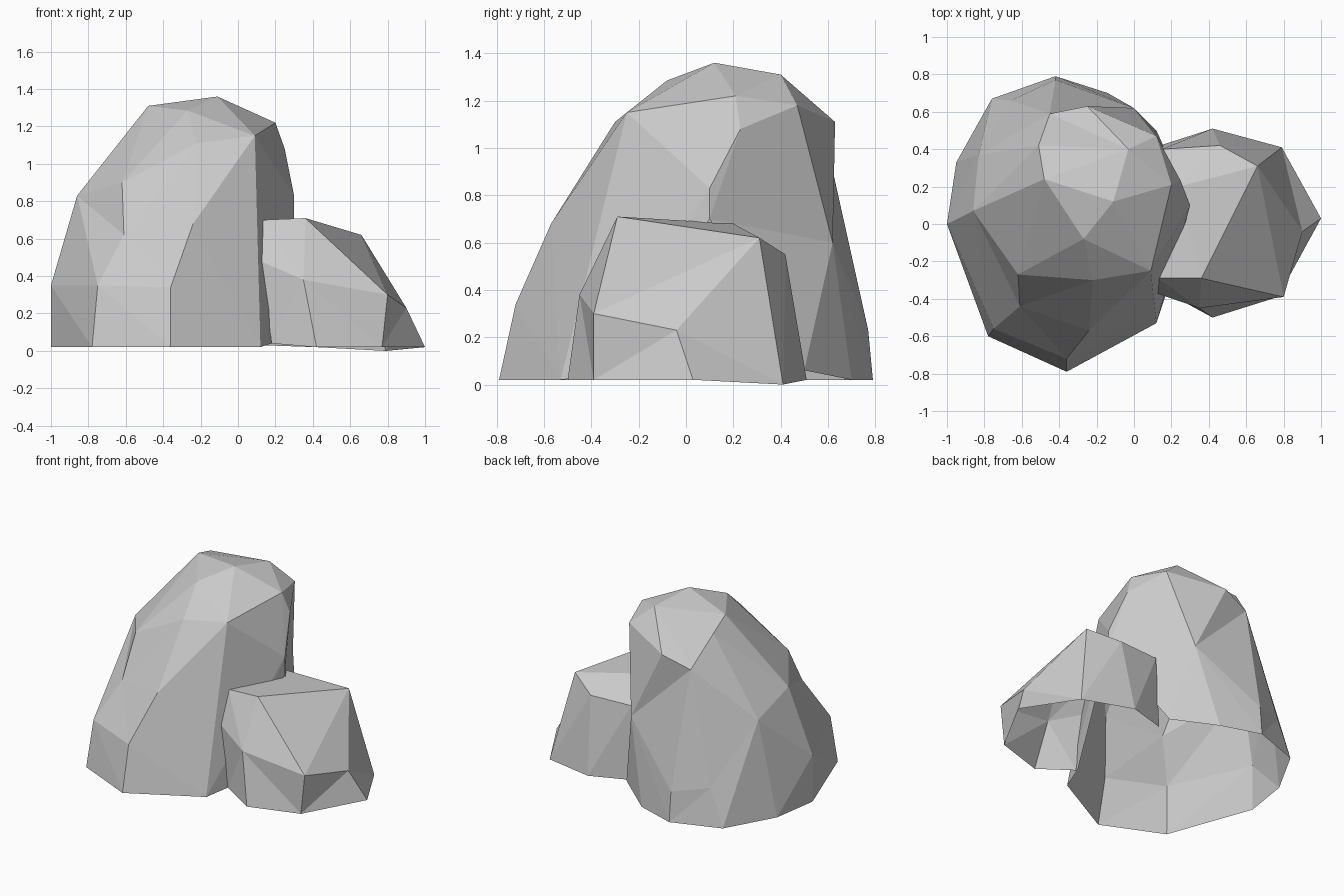
import bpy, bmesh
from mathutils import Vector

if "Cube" in bpy.data.objects:
    bpy.data.objects.remove(bpy.data.objects["Cube"])


def rock(name, points, dents, centre, drop):
    """Wrap corner points in a faceted skin, press the dents in, open the hidden sides."""
    bm = bmesh.new()
    for p in points:
        bm.verts.new(p)
    home = {}
    for p in dents:                      # push out so the skin includes them
        p = Vector(p)
        home[bm.verts.new(p + (p - Vector(centre)).normalized() * .09)] = p
    bmesh.ops.convex_hull(bm, input=bm.verts[:], use_existing_faces=False)
    for v, p in home.items():            # press back to the real position
        v.co = p
    bmesh.ops.delete(bm, geom=[v for v in bm.verts if not v.link_faces], context='VERTS')
    bmesh.ops.recalc_face_normals(bm, faces=bm.faces[:])
    bm.normal_update()
    bmesh.ops.delete(bm, geom=[f for f in bm.faces if drop(f.normal, f.calc_center_median())],
                     context='FACES')
    mesh = bpy.data.meshes.new(name)
    bm.to_mesh(mesh)
    bm.free()
    obj = bpy.data.objects.new(name, mesh)
    bpy.context.collection.objects.link(obj)
    return obj


# Tall boulder: rings of corners from the ground to the crown
base = [(-1, 0, .02), (-.78, -.6, .02), (-.36, -.79, .02), (.12, -.53, .02),
        (.18, -.35, .04), (.12, .5, .06), (-.14, .7, .02), (-.42, .79, .02),
        (-.76, .67, .02), (-.95, .33, .02)]
waist = [(-1, 0, .35), (-.75, -.56, .35), (-.36, -.72, .34), (-.42, .77, .23),
         (-.93, .34, .32)]
shoulder = [(-.24, -.57, .68), (-.62, -.27, .9), (-.86, .07, .83),
            (.3, .1, .7), (.3, .1, .83), (.25, .23, 1.08)]
crown = [(.09, -.25, 1.15), (-.22, -.3, 1.11), (-.27, -.08, 1.285),
         (-.11, .12, 1.36), (.2, .21, 1.22), (-.48, .24, 1.31),
         (-.03, .4, 1.31), (-.51, .42, 1.25), (.12, .47, 1.18),
         (-.25, .63, 1.11)]
dents = [(0, .62, .6), (-.45, .59, 1.04), (-.83, .37, .7), (-.66, .66, .28),
         (-.61, -.44, .62)]
rock("tall_boulder", base + waist + shoulder + crown, dents, (-.4, 0, .5),
     lambda n, c: n.z < -.7 or (n.x > .9 and c.z < .3 and abs(c.y) < .2))

# Low boulder leaning against its right side, open underneath and where it joins
low_base = [(.18, -.37, .04), (.42, -.5, .02), (.77, -.39, .02), (1, .03, .02),
            (.79, .41, 0), (.42, .51, .02), (.14, .42, .03)]
low_sides = [(.12, -.37, .48), (.8, -.39, .3)]
low_top = [(.13, -.29, .7), (.36, -.29, .71), (.66, .31, .62), (.46, .42, .55),
           (.15, .4, .55), (.24, .2, .68)]
low_dents = [(.9, -.04, .23), (.35, -.45, .38)]
rock("low_boulder", low_base + low_sides + low_top, low_dents, (.4, 0, .3),
     lambda n, c: n.z < -.7 or n.x < -.8)
